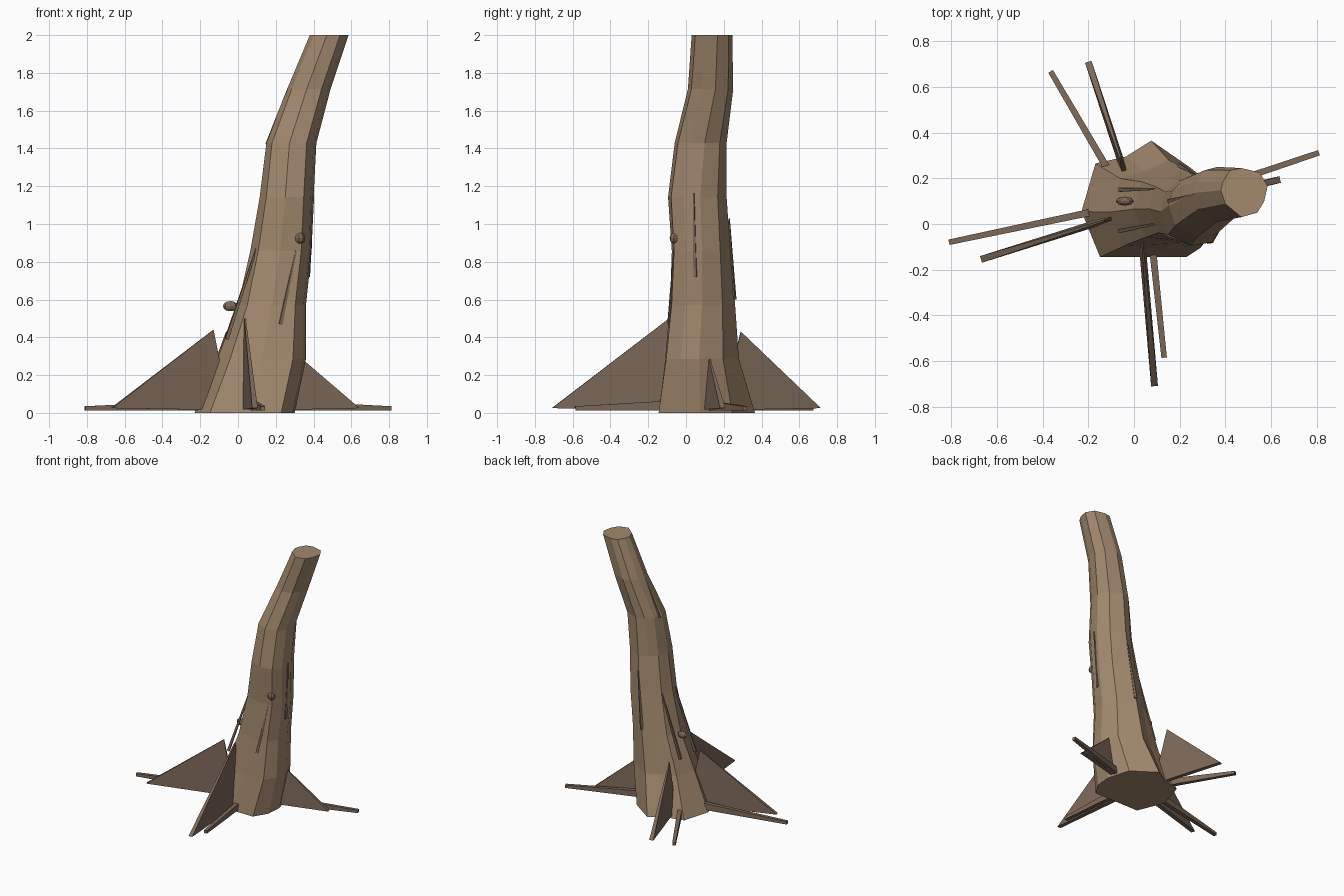
import bpy, bmesh, math
from mathutils import Vector

if "Cube" in bpy.data.objects:
    bpy.data.objects.remove(bpy.data.objects["Cube"])


def material(name, color):
    m = bpy.data.materials.new(name)
    m.diffuse_color = (*color, 1)
    m.use_nodes = True
    m.node_tree.nodes["Principled BSDF"].inputs["Base Color"].default_value = m.diffuse_color
    return m


bark = material("bark", (0.36, 0.25, 0.155))
dark_bark = material("dark bark", (0.205, 0.14, 0.10))


def add_mesh(name, verts, faces, mat):
    me = bpy.data.meshes.new(name)
    bm = bmesh.new()
    vs = [bm.verts.new(v) for v in verts]
    for f in faces:
        bm.faces.new([vs[i] for i in f])
    bmesh.ops.recalc_face_normals(bm, faces=bm.faces)
    bm.to_mesh(me)
    bm.free()
    me.materials.append(mat)
    ob = bpy.data.objects.new(name, me)
    bpy.context.collection.objects.link(ob)
    return ob


def loft(name, rings, mat):
    n = len(rings[0])
    faces = [list(range(n)), [(len(rings) - 1) * n + i for i in range(n)]]
    for r in range(len(rings) - 1):
        for i in range(n):
            j = (i + 1) % n
            faces.append([r * n + i, r * n + j, (r + 1) * n + j, (r + 1) * n + i])
    return add_mesh(name, [p for ring in rings for p in ring], faces, mat)


def unit(points):
    xs, ys = zip(*points)
    fit = lambda v, a: 2 * (v - min(a)) / (max(a) - min(a)) - 1
    return [(fit(x, xs), fit(y, ys)) for x, y in points]


# Trunk: irregular base outline blended into the sawn top outline
base = unit([(.30, .08), (.25, .25), (.08, .37), (-.03, .30), (-.16, .27),
             (-.22, .06), (-.14, -.14), (.05, -.14), (.23, -.14), (.29, -.04)])
top = unit([(.585, .17), (.55, .23), (.47, .25), (.42, .24), (.39, .19),
            (.38, .15), (.40, .09), (.47, .03), (.54, .05), (.57, .10)])
# x min, x max, y min, y max at each level
extents = [(-.23, .30, -.145, .365), (-.11, .36, -.11, .28), (.0, .36, -.085, .26),
           (.065, .39, -.075, .235), (.115, .40, -.095, .215), (.15, .415, -.06, .215),
           (.26, .49, .01, .25), (.38, .585, .03, .245)]
rings = []
for k, (x0, x1, y0, y1) in enumerate(extents):
    t = k / 7
    rings.append([((x0 + x1) / 2 + (x1 - x0) / 2 * (a[0] * (1 - t) + b[0] * t),
                   (y0 + y1) / 2 + (y1 - y0) / 2 * (a[1] * (1 - t) + b[1] * t),
                   2 * t) for a, b in zip(base, top)])
loft("trunk", rings, bark)


# Buttress fins: thin upright triangles, sharp at the apex
def fin(name, inner, tip, apex, z):
    a, b = Vector((*inner, 0.015)), Vector((*tip, 0.025))
    c = Vector((*apex, z))
    d = (b - a).normalized()
    side = Vector((-d.y, d.x, 0)) * 0.015
    corners = [(a, 1), (b, 1), (c, 0.25)]
    loft(name, [[p + side * s * w for p, w in corners] for s in (-1, 1)], dark_bark)


fin("buttress_front", (.03, -.02), (.09, -.71), (.037, -.09), .50)
fin("buttress_back", (-.03, .19), (-.20, .71), (-.06, .29), .43)
fin("buttress_left", (-.05, .04), (-.67, -.155), (-.13, .015), .44)
fin("buttress_right", (.20, .09), (.64, .195), (.34, .125), .285)


# Surface roots: tapered low bars running out from the trunk
def bar(name, start, end, w0, h0, w1, h1):
    a, b = Vector(start), Vector(end)
    d = (b - a).normalized()
    side = d.cross(Vector((0, 0, 1))).normalized()
    up = side.cross(d)
    rings = [[p + side * w * s + up * h * u for s, u in ((-1, -1), (1, -1), (1, 1), (-1, 1))]
             for p, w, h in ((a, w0, h0), (b, w1, h1))]
    return loft(name, rings, dark_bark)


roots = {"front": ((.07, 0), (.132, -.585)), "back": ((-.08, .18), (-.365, .668)),
         "left": ((-.10, .07), (-.81, -.08)), "right": ((.15, .09), (.81, .312))}
for n, (a, b) in roots.items():
    bar("root_" + n, (*a, .042), (*b, .024), .016, .028, .012, .011)

# Bark ridges: slim strips lying along the trunk
ridges = [((.225, -.088, .47), (.315, -.06, .90)), ((-.06, .15, .40), (.14, .155, 1.0)),
          ((-.06, -.03, .39), (.14, .01, 1.0)), ((.20, .255, .60), (.25, .228, 1.03)),
          ((.37, .05, .72), (.40, .04, 1.16)), ((.155, .10, 1.42), (.262, .13, 1.71))]
for i, (a, b) in enumerate(ridges):
    bar(f"bark_ridge_{i + 1}", a, b, .009, .009, .003, .003)


# Knots
def knot(name, loc, scale):
    bpy.ops.mesh.primitive_uv_sphere_add(segments=8, ring_count=6, radius=1, location=loc)
    ob = bpy.context.object
    ob.name, ob.scale = name, scale
    ob.data.materials.append(dark_bark)
    return ob


knot("knot_front", (.325, -.055, .925), (.028, .035, .032)).rotation_euler.z = math.radians(35)
knot("knot_left", (-.04, .10, .565), (.04, .02, .027))
